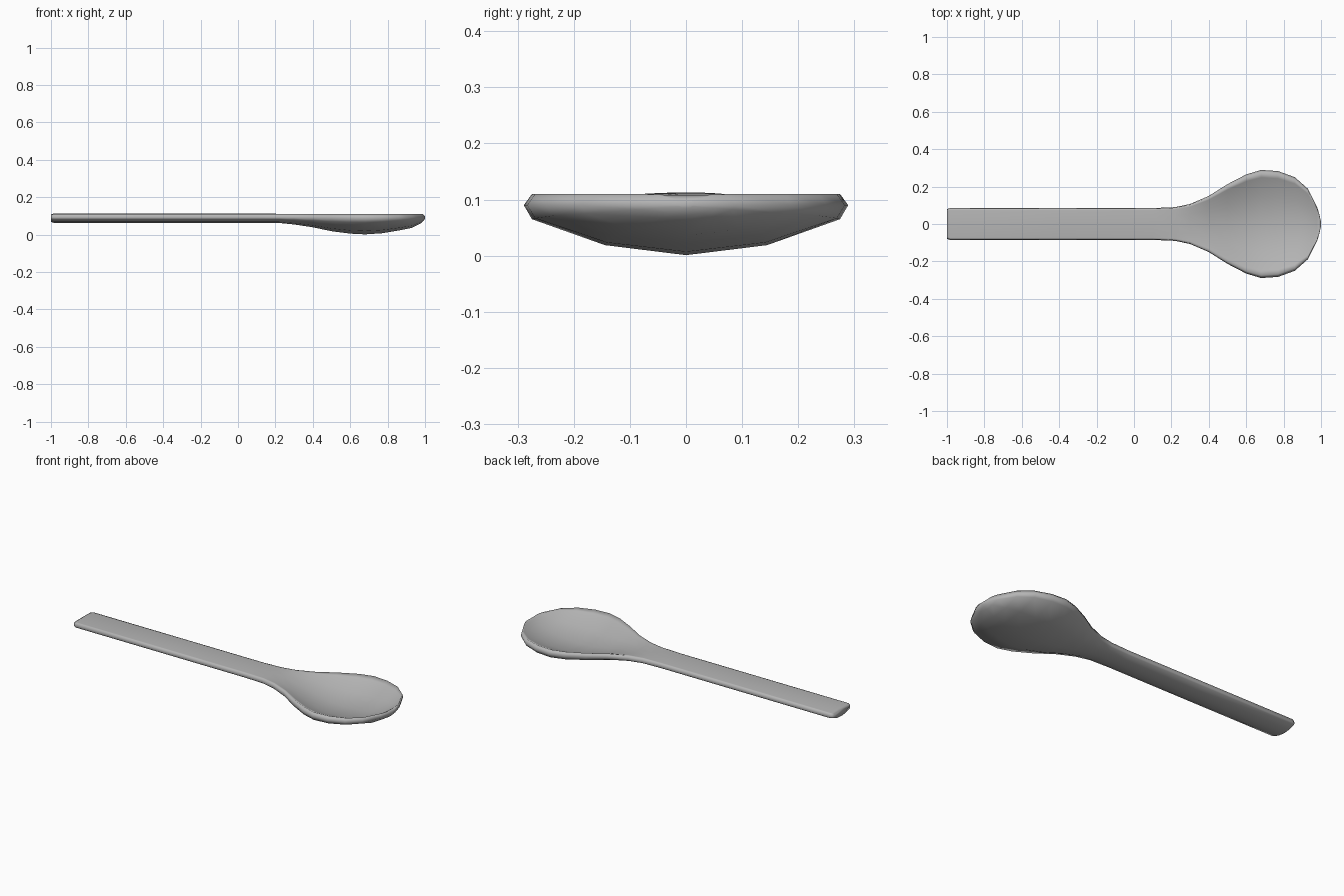
import bpy, bmesh

if "Cube" in bpy.data.objects:
    bpy.data.objects.remove(bpy.data.objects["Cube"])

# stations along the spoon: x, half width, underside z, rim z, top-centre z
STATIONS = [
    (-1.0, .079, .069, .106, .108),
    (-.985, .085, .062, .109, .113),
    (-.4, .085, .062, .109, .113),
    (.1, .085, .062, .109, .113),
    (.22, .090, .062, .110, .111),
    (.30, .107, .054, .110, .106),
    (.40, .150, .039, .110, .085),
    (.50, .213, .018, .110, .060),
    (.60, .265, .005, .110, .042),
    (.68, .289, .001, .110, .037),
    (.77, .283, .007, .110, .041),
    (.86, .250, .022, .110, .053),
    (.93, .188, .036, .110, .072),
    (.98, .088, .062, .110, .101),
    (.99, .055, .072, .109, .108),
    (1.0, .012, .084, .099, .099),
]


def section(x, w, low, rim, top):
    """Closed cross-section: rounded underside, thin rim, dished or crowned top."""
    side = .09
    half = [
        (.5, low + .2 * (side - low)),
        (.95, low + .72 * (side - low)),
        (1.0, side),
        (.95, rim),
        (.86, top + .84 * (rim - top)),
        (.5, top + .25 * (rim - top)),
    ]
    pts = [(0, low)] + half + [(0, top)] + [(-y, z) for y, z in reversed(half)]
    return [(x, y * w, z) for y, z in pts]


# handle and bowl lofted as one body
bm = bmesh.new()
rings = [[bm.verts.new(p) for p in section(*s)] for s in STATIONS]
n = len(rings[0])
for a, b in zip(rings, rings[1:]):
    for i in range(n):
        j = (i + 1) % n
        bm.faces.new((a[i], a[j], b[j], b[i]))
bm.faces.new(rings[0])
bm.faces.new(rings[-1])
bmesh.ops.recalc_face_normals(bm, faces=bm.faces)
for f in bm.faces:
    f.smooth = True

mesh = bpy.data.meshes.new("spoon")
bm.to_mesh(mesh)
bm.free()
spoon = bpy.data.objects.new("spoon", mesh)
bpy.context.collection.objects.link(spoon)

# darker grey finish
grey = bpy.data.materials.new("dark_grey")
grey.diffuse_color = (.46, .46, .46, 1)
grey.use_nodes = True
grey.node_tree.nodes["Principled BSDF"].inputs["Base Color"].default_value = grey.diffuse_color
mesh.materials.append(grey)
